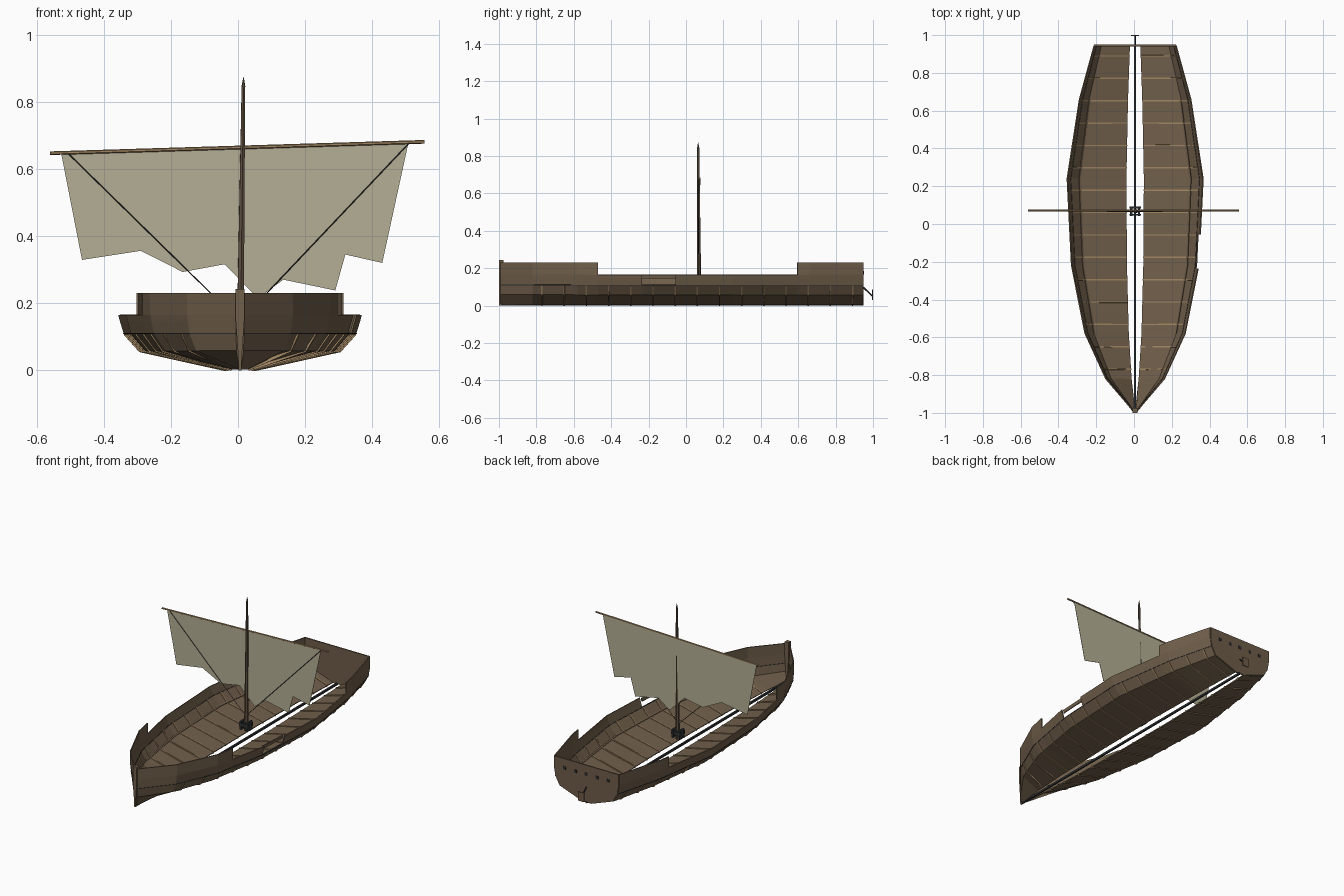
import bpy
from mathutils import Vector

if "Cube" in bpy.data.objects:
    bpy.data.objects.remove(bpy.data.objects["Cube"])

CX = 0.006  # centre line of the hull


def material(name, rgb):
    m = bpy.data.materials.new(name)
    m.diffuse_color = (*rgb, 1)
    m.use_nodes = True
    m.node_tree.nodes["Principled BSDF"].inputs["Base Color"].default_value = m.diffuse_color
    return m


HULL = material("hull brown", (0.165, 0.115, 0.07))
POST = material("post brown", (0.155, 0.107, 0.065))
TAN = material("pale wood", (0.36, 0.24, 0.125))
DARK = material("tarred iron", (0.028, 0.03, 0.033))
MAST = material("mast brown", (0.115, 0.08, 0.052))
SAIL = material("sail canvas", (0.46, 0.43, 0.3))


def build(name, verts, faces, mat, thick=0):
    me = bpy.data.meshes.new(name)
    me.from_pydata(verts, [], faces)
    me.materials.append(mat)
    ob = bpy.data.objects.new(name, me)
    bpy.context.collection.objects.link(ob)
    if thick:
        s = ob.modifiers.new("thickness", 'SOLIDIFY')
        s.thickness = thick
        s.offset = 0
    return ob


def box(name, lo, hi, mat):
    v = [(x, y, z) for x in (lo[0], hi[0]) for y in (lo[1], hi[1]) for z in (lo[2], hi[2])]
    f = [(0, 1, 3, 2), (4, 6, 7, 5), (0, 4, 5, 1), (2, 3, 7, 6), (0, 2, 6, 4), (1, 5, 7, 3)]
    return build(name, v, f, mat)


def pole(name, a, b, r1, r2, mat, sides=6):
    a, b = Vector(a), Vector(b)
    bpy.ops.mesh.primitive_cone_add(vertices=sides, radius1=r1, radius2=r2,
                                    depth=(b - a).length, location=(a + b) / 2)
    ob = bpy.context.object
    ob.name = name
    ob.rotation_euler = (b - a).to_track_quat('Z', 'Y').to_euler()
    ob.data.materials.append(mat)
    return ob


# Hull shape: half width along the length, and the cross-section (width factor, height)
WIDTHS = [(-0.99, 0.010), (-0.82, 0.155), (-0.58, 0.265), (-0.22, 0.337),
          (0.24, 0.36), (0.66, 0.295), (0.945, 0.217)]
SECTION = [(0.13, 0.005), (0.83, 0.06), (0.955, 0.11), (0.985, 0.145), (1, 0.165), (1, 0.23)]


def half_width(y):
    for (y0, w0), (y1, w1) in zip(WIDTHS, WIDTHS[1:]):
        if y <= y1:
            return w0 + (w1 - w0) * (y - y0) / (y1 - y0)
    return WIDTHS[-1][1]


def point(side, y, k, z):
    return (CX + side * half_width(y) * k, y, z)


CUTS = (-0.47, -0.235, -0.055, 0.595)
STATIONS = sorted([y for y, w in WIDTHS] + list(CUTS))


def planks(name, side, rows, keep, mat, thick):
    """Lofts the given section rows through the stations, keeping chosen faces."""
    n = len(rows)
    verts = [point(side, y, k, z) for y in STATIONS for k, z in rows]
    faces = []
    for i in range(len(STATIONS) - 1):
        ym = (STATIONS[i] + STATIONS[i + 1]) / 2
        for j in range(n - 1):
            if keep(ym, j):
                f = (i * n + j, i * n + j + 1, (i + 1) * n + j + 1, (i + 1) * n + j)
                faces.append(f if side < 0 else f[::-1])
    return build(name, verts, faces, mat, thick)


for side, tag in ((-1, "left"), (1, "right")):
    def keep(y, j, side=side):
        if j == 4:                       # raised bulwarks at bow and stern only
            return y < -0.47 or y > 0.595
        if j >= 2 and side > 0:          # missing planks amidships
            return not -0.235 < y < -0.055
        return True

    planks("hull_side_" + tag, side, SECTION, keep, HULL, 0.006)
    # dark wale outside and brown stringer inside
    planks("wale_" + tag, side, [(0.9545, 0.1085), (0.956, 0.1115)],
           lambda y, j: True, DARK, 0.009)
    planks("stringer_" + tag, side, [(0.80, 0.063), (0.825, 0.067)],
           lambda y, j: -0.7 < y < 0.8, POST, 0.006)

    # ribs across the planking
    for i in range(15):
        y = 0.89 - i * 0.1185
        rows = SECTION[:3]
        verts = [point(side, yy, k, z) for k, z in rows for yy in (y - 0.0035, y + 0.0035)]
        build(f"rib_{tag}_{i}", verts, [(0, 1, 3, 2), (2, 3, 5, 4)], TAN, 0.014)

# Rail still standing behind the missing planks
planks("inner_rail", 1, [(0.955, 0.145), (0.965, 0.165)],
       lambda y, j: -0.235 < y < -0.055, HULL, 0.006)

# Transom with small ports
outline = [point(1, 0.945, k, z) for k, z in SECTION]
outline += [point(-1, 0.945, k, z) for k, z in reversed(SECTION)]
build("transom", outline, [tuple(range(len(outline)))], POST, 0.008)
for i in range(5):
    x = CX + (i - 2) * 0.073
    box(f"stern_port_{i}", (x - 0.009, 0.945, 0.166), (x + 0.009, 0.9515, 0.184), DARK)

# Rudder stub hung behind the transom
pole("rudder_arm", (CX, 0.945, 0.1), (CX, 0.997, 0.05), 0.004, 0.004, DARK, 4)
box("rudder_plate", (CX - 0.021, 0.995, 0.03), (CX + 0.021, 1.0, 0.085), POST)

# Keel and tapered stem post
box("keel", (CX - 0.005, -0.99, 0), (CX + 0.005, 0.95, 0.012), DARK)
levels = [(0.004, 0), (0.006, 0.05), (0.013, 0.15), (0.013, 0.243)]
verts = [(CX + sx * w, y, z) for w, z in levels
         for sx, y in ((-1, -1), (1, -1), (1, -0.975), (-1, -0.975))]
faces = [(3, 2, 1, 0), (12, 13, 14, 15)]
faces += [(a * 4 + b, a * 4 + (b + 1) % 4, a * 4 + 4 + (b + 1) % 4, a * 4 + 4 + b)
          for a in range(3) for b in range(4)]
build("stem_post", verts, faces, HULL)

# Mast with its foot block
pole("mast", (0.006, 0.07, 0.055), (0.016, 0.065, 0.845), 0.012, 0.006, MAST, 6)
pole("mast_tip", (0.016, 0.065, 0.845), (0.0165, 0.065, 0.872), 0.006, 0.001, MAST, 6)
for sx in (-1, 1):
    x = CX + sx * 0.021
    box("mast_foot_cheek", (x - 0.006, 0.043, 0.065), (x + 0.006, 0.093, 0.115), DARK)
    y = 0.068 + sx * 0.019
    box("mast_foot_bar", (CX - 0.03, y - 0.005, 0.085), (CX + 0.03, y + 0.005, 0.105), DARK)

# Yard, torn sail and stays
pole("yard", (-0.56, 0.072, 0.647), (0.556, 0.072, 0.681), 0.0055, 0.0055, TAN, 6)
torn = [(-0.527, 0.646), (-0.465, 0.329), (-0.29, 0.356), (-0.165, 0.293), (-0.04, 0.316),
        (0.0, 0.275), (0.06, 0.215), (0.135, 0.27), (0.29, 0.238), (0.32, 0.345),
        (0.43, 0.32), (0.508, 0.678)]
build("sail", [(x, 0.073, z) for x, z in torn], [tuple(range(len(torn)))], SAIL, 0.002)
pole("stay_left", (-0.505, 0.068, 0.645), (-0.005, 0.066, 0.155), 0.0017, 0.0017, DARK, 4)
pole("stay_right", (0.508, 0.068, 0.675), (0.015, 0.066, 0.155), 0.0017, 0.0017, DARK, 4)
